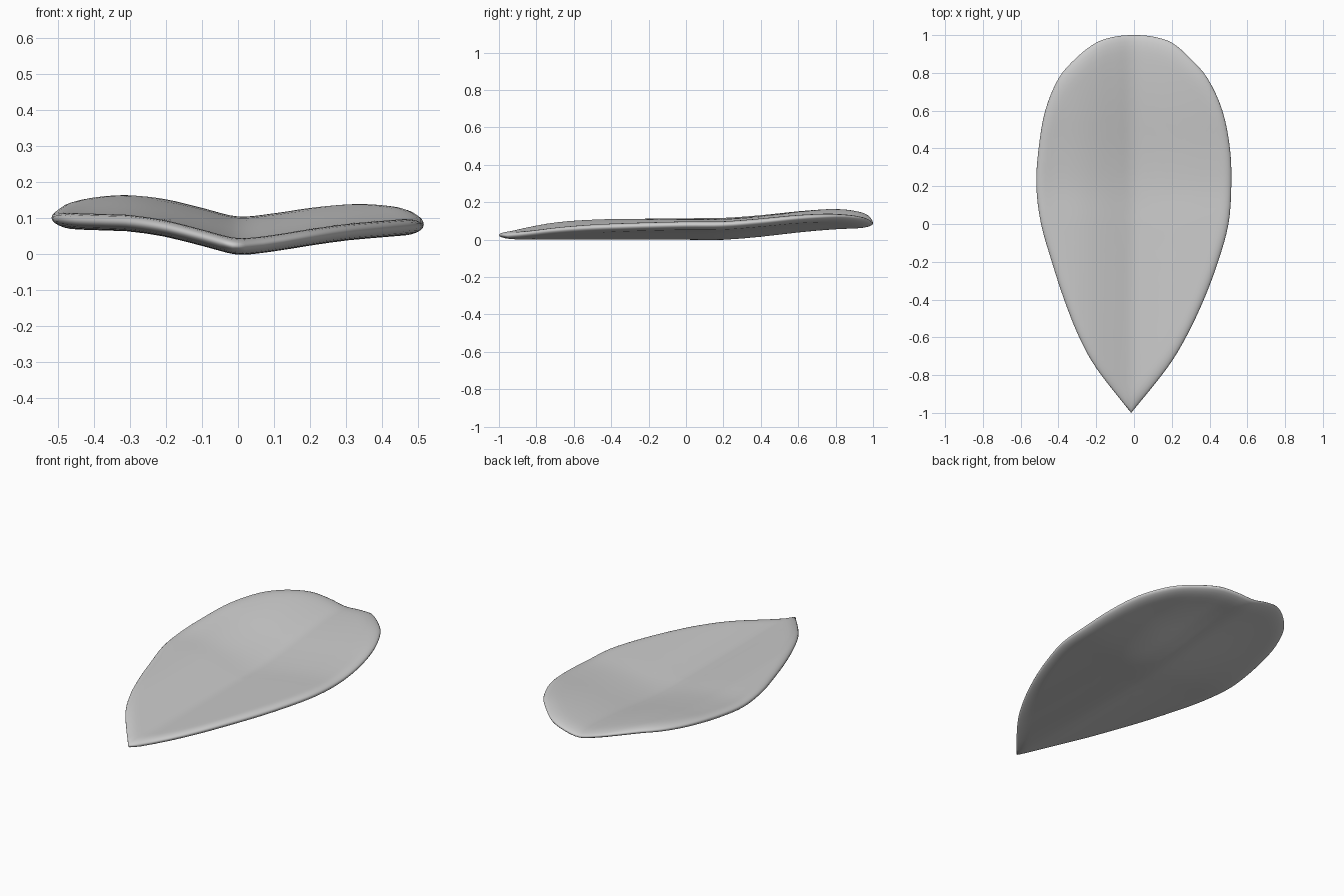
import bpy, bmesh
from math import sqrt
from mathutils import Vector

if "Cube" in bpy.data.objects:
    bpy.data.objects.remove(bpy.data.objects["Cube"])


def hermite(table, x):
    """Smooth curve through (x, value) points."""
    x = min(max(x, table[0][0]), table[-1][0])
    n = len(table)

    def slope(i):
        a, b = table[max(i - 1, 0)], table[min(i + 1, n - 1)]
        return (b[1] - a[1]) / (b[0] - a[0])
    for i in range(n - 1):
        (x0, v0), (x1, v1) = table[i], table[i + 1]
        if x <= x1:
            h = x1 - x0
            t = (x - x0) / h
            return ((2*t**3 - 3*t*t + 1) * v0 + (t**3 - 2*t*t + t) * h * slope(i)
                    + (3*t*t - 2*t**3) * v1 + (t**3 - t*t) * h * slope(i + 1))


def spline(pts, steps):
    """Points along a closed-ended Catmull-Rom curve."""
    out = []
    for i in range(len(pts) - 1):
        a, b, c, d = (pts[max(i-1, 0)], pts[i], pts[i+1], pts[min(i+2, len(pts)-1)])
        for k in range(steps):
            t = k / steps
            out.append(0.5 * (2*b + (c-a)*t + (2*a-5*b+4*c-d)*t*t + (3*b-a-3*c+d)*t**3))
    return out


# Plan outline: (y, left x, right x), starting and ending at the sharp tip
rows = [(-.77, -.195, .17), (-.6, -.29, .275), (-.4, -.37, .37), (-.2, -.435, .445),
        (0, -.492, .50), (.2, -.517, .515), (.4, -.505, .508), (.6, -.47, .468),
        (.77, -.40, .39), (.88, -.305, .295), (.96, -.20, .20), (.992, -.1, .1)]
tip = Vector((-.015, -1))
path = ([tip] + [Vector((r, y)) for y, l, r in rows] + [Vector((0, 1))]
        + [Vector((l, y)) for y, l, r in reversed(rows)] + [tip])
outline = spline(path, 4)

# Folded cross-section and the upward curl of the round end
fold = [(-.52, .10), (-.45, .092), (-.37, .089), (-.3, .086), (-.2, .071), (-.1, .046),
        (0, .022), (.1, .031), (.2, .047), (.3, .061), (.4, .07), (.52, .08)]
curl = [(-1, 0), (0, 0), (.2, 0), (.4, .016), (.6, .039), (.8, .056), (1, .063)]
HALF, ROUND = .0222, .90


def point(p, s, side):
    x, y = p * s
    u = max(0, (s - ROUND) / (1 - ROUND))
    z = hermite(fold, x) + hermite(curl, y) + side * HALF * sqrt(max(0, 1 - u * u))
    return (x, y, z)


# Petal: concentric rings over the top, round the rim and back underneath
scales = [.04, .1, .2, .3, .4, .5, .6, .7, .8, .87, .91, .94, .965, .985, .996]
loops = [(s, 1) for s in scales] + [(1, 0)] + [(s, -1) for s in reversed(scales)]
bm = bmesh.new()
rings = [[bm.verts.new(point(p, s, side)) for p in outline] for s, side in loops]
n = len(outline)
for a, b in zip(rings, rings[1:]):
    for i in range(n):
        j = (i + 1) % n
        bm.faces.new((a[i], b[i], b[j], a[j]))
for ring, side in ((rings[0], 1), (rings[-1], -1)):
    c = bm.verts.new(point(Vector((0, 0)), 0, side))
    for i in range(n):
        bm.faces.new((c, ring[i], ring[(i + 1) % n]))
bmesh.ops.recalc_face_normals(bm, faces=bm.faces)
for f in bm.faces:
    f.smooth = True
mesh = bpy.data.meshes.new("petal")
bm.to_mesh(mesh)
bm.free()
petal = bpy.data.objects.new("petal", mesh)
bpy.context.collection.objects.link(petal)
